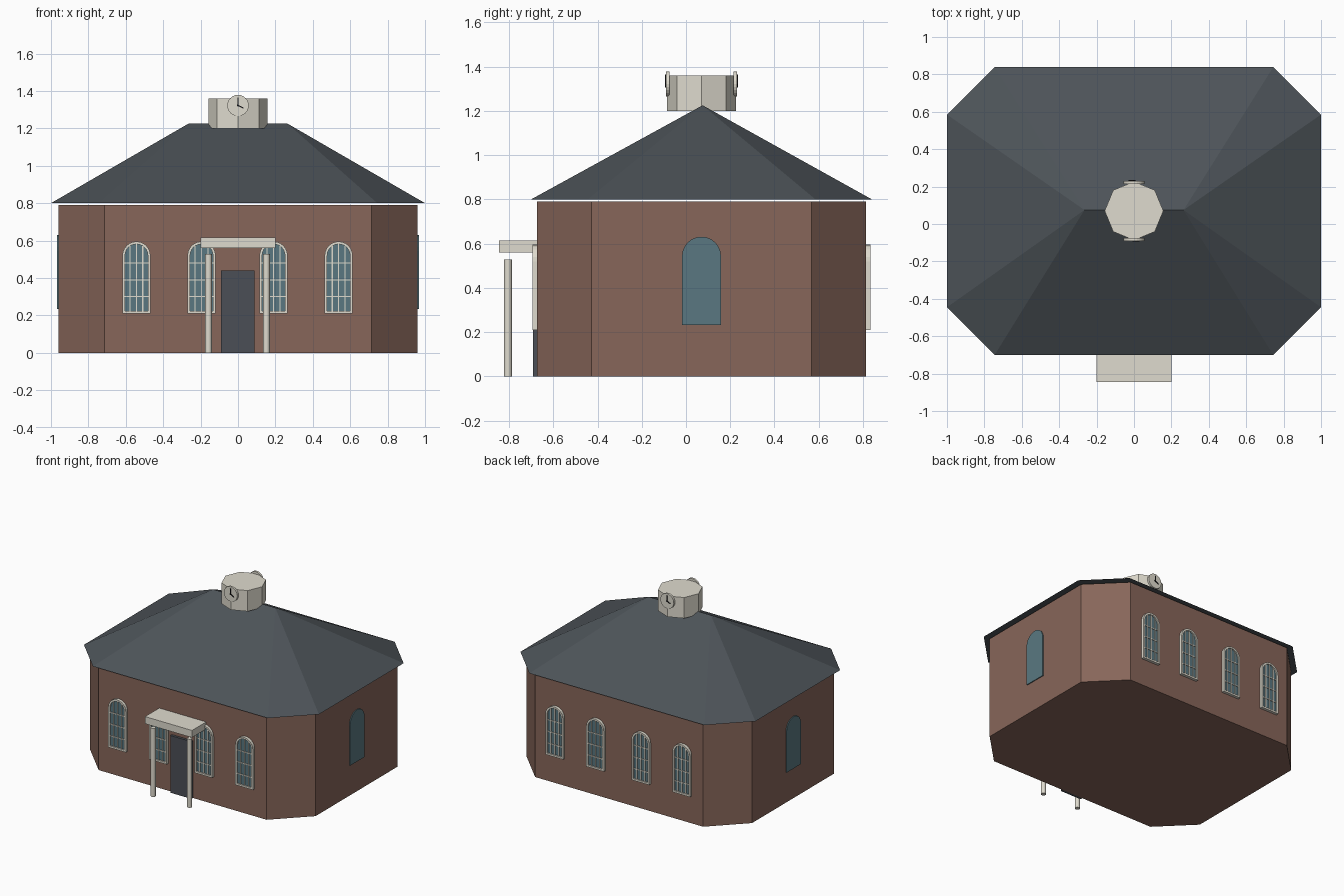
import bpy, bmesh, math
from mathutils import Matrix, Vector

old = bpy.data.objects.get("Cube")
if old:
    bpy.data.objects.remove(old, do_unlink=True)


def material(name, rgb):
    m = bpy.data.materials.new(name)
    m.use_nodes = True
    col = tuple((c / 255) ** 2.2 for c in rgb) + (1,)
    m.diffuse_color = col
    m.node_tree.nodes["Principled BSDF"].inputs["Base Color"].default_value = col
    return m


BRICK = material("brown brick", (134, 102, 90))
SLATE = material("dark slate", (78, 84, 89))
CREAM = material("cream stone", (222, 218, 205))
GLASS = material("blue grey glass", (90, 119, 128))
DOOR = material("charcoal door", (76, 80, 87))
BLACK = material("black metal", (25, 25, 27))

CY = 0.07  # middle of the building in depth


def finish(name, bm, mat, matrix=None):
    bmesh.ops.recalc_face_normals(bm, faces=bm.faces)
    if matrix:
        bm.transform(matrix)
    mesh = bpy.data.meshes.new(name)
    bm.to_mesh(mesh)
    bm.free()
    mesh.materials.append(mat)
    ob = bpy.data.objects.new(name, mesh)
    bpy.context.collection.objects.link(ob)
    return ob


def add_box(bm, x0, x1, y0, y1, z0, z1):
    size = Matrix.Diagonal((x1 - x0, y1 - y0, z1 - z0, 1))
    mid = Matrix.Translation(((x0 + x1) / 2, (y0 + y1) / 2, (z0 + z1) / 2))
    bmesh.ops.create_cube(bm, size=1, matrix=mid @ size)


def box(name, mat, *bounds, matrix=None):
    bm = bmesh.new()
    add_box(bm, *bounds)
    return finish(name, bm, mat, matrix)


def cylinder(name, mat, sides, radius, depth, matrix):
    bm = bmesh.new()
    bmesh.ops.create_cone(bm, cap_ends=True, segments=sides, radius1=radius,
                          radius2=radius, depth=depth)
    return finish(name, bm, mat, matrix)


def chamfered(hx, hy, cut, z):
    """Rectangle with cut corners, counter-clockwise from the front edge."""
    pts = [(-hx + cut, -hy), (hx - cut, -hy), (hx, -hy + cut), (hx, hy - cut),
           (hx - cut, hy), (-hx + cut, hy), (-hx, hy - cut), (-hx, -hy + cut)]
    return [(x, y + CY, z) for x, y in pts]


def extrude_profile(name, mat, pts, depth, matrix=None):
    bm = bmesh.new()
    face = bm.faces.new([bm.verts.new(p) for p in pts])
    ext = bmesh.ops.extrude_face_region(bm, geom=[face])
    verts = [v for v in ext["geom"] if isinstance(v, bmesh.types.BMVert)]
    bmesh.ops.translate(bm, vec=depth, verts=verts)
    return finish(name, bm, mat, matrix)


def arch(half, z0, z1, y=0, steps=12):
    """Round-headed outline standing in the local xz plane."""
    spring = z1 - half
    pts = [(-half, y, z0), (half, y, z0)]
    for i in range(steps + 1):
        a = math.pi * i / steps
        pts.append((half * math.cos(a), y, spring + half * math.sin(a)))
    return pts


def arch_ring(name, mat, outer, inner, depth, matrix):
    bm = bmesh.new()
    a, b = ([bm.verts.new(p) for p in loop] for loop in (outer, inner))
    n = len(a)
    faces = [bm.faces.new((a[i], a[(i + 1) % n], b[(i + 1) % n], b[i])) for i in range(n)]
    ext = bmesh.ops.extrude_face_region(bm, geom=faces)
    verts = [v for v in ext["geom"] if isinstance(v, bmesh.types.BMVert)]
    bmesh.ops.translate(bm, vec=(0, depth, 0), verts=verts)
    return finish(name, bm, mat, matrix)


def wall_frame(angle, x, y):
    """Local -y faces outward after turning by the angle."""
    return Matrix.Translation((x, y, 0)) @ Matrix.Rotation(math.radians(angle), 4, "Z")


# Brick walls
extrude_profile("brick_walls", BRICK, chamfered(0.96, 0.743, 0.245, 0), (0, 0, 0.79))

# Hipped roof with cut corners
bm = bmesh.new()
eave = [bm.verts.new(p) for p in chamfered(1.0, 0.77, 0.255, 0.80)]
left, right = (bm.verts.new((x, CY + 0.005, 1.225)) for x in (-0.265, 0.265))
bm.faces.new(eave)
bm.faces.new((eave[0], eave[1], right, left))
bm.faces.new((eave[4], eave[5], left, right))
for i in (1, 2, 3):
    bm.faces.new((eave[i], eave[i + 1], right))
    bm.faces.new((eave[i + 4], eave[(i + 5) % 8], left))
finish("roof", bm, SLATE)


# Paned windows along the front and back
def paned_window(name, matrix):
    half, z0, z1 = 0.075, 0.21, 0.595
    rim = 0.014
    extrude_profile(name + "_glass", GLASS, arch(half - 0.004, z0 + 0.004, z1 - 0.004),
                    (0, -0.012, 0), matrix)
    arch_ring(name + "_frame", CREAM, arch(half, z0, z1),
              arch(half - rim, z0 + rim, z1 - rim), -0.022, matrix)
    bm = bmesh.new()
    inner = half - rim
    for x in (-0.034, 0, 0.034):
        top = z1 - half + math.sqrt(inner ** 2 - x ** 2)
        add_box(bm, x - 0.003, x + 0.003, -0.018, -0.01, z0 + rim, top)
    for z in (0.30, 0.39, 0.48):
        add_box(bm, -inner, inner, -0.018, -0.01, z - 0.003, z + 0.003)
    finish(name + "_bars", bm, CREAM, matrix)


for i, x in enumerate((-0.543, -0.195, 0.19, 0.538)):
    paned_window(f"front_window_{i + 1}", wall_frame(0, x, -0.673))
    paned_window(f"back_window_{i + 1}", wall_frame(180, x, 0.813))

# Plain arched windows on the two sides
for name, s in (("left", 1), ("right", -1)):
    extrude_profile(name + "_side_window", GLASS, arch(0.088, 0.233, 0.631),
                    (0, -0.008, 0), wall_frame(90 * s, 0.959 * s, CY))

# Door and porch
box("door", DOOR, -0.092, 0.087, -0.692, -0.67, 0, 0.44)
box("porch_canopy", CREAM, -0.2, 0.2, -0.845, -0.673, 0.56, 0.615)
for name, x in (("right", -0.158), ("left", 0.152)):
    col = cylinder(name + "_porch_column", CREAM, 16, 0.018, 0.527,
                   Matrix.Translation((x, -0.805, 0.2635)))
    col.data.shade_smooth()
    col.data.set_sharp_from_angle(angle=math.radians(40))

# Eight-sided clock turret
cylinder("clock_turret", CREAM, 8, 0.157, 0.16, Matrix.Translation((0, CY, 1.28)))

# Clock faces with rim and hands, front and back
for name, angle, y in (("front", 0, CY - 0.146), ("back", 180, CY + 0.146)):
    place = wall_frame(angle, 0, y) @ Matrix.Translation((0, 0, 1.322))
    lay = place @ Matrix.Rotation(math.radians(90), 4, "X")
    cylinder(name + "_clock_face", CREAM, 24, 0.057, 0.016, lay @ Matrix.Translation((0, 0, 0.006)))
    for hand, turn, length in (("minute", 0, 0.042), ("hour", 115, 0.032)):
        spin = place @ Matrix.Rotation(math.radians(turn), 4, "Y")
        box(f"{name}_clock_{hand}_hand", BLACK, -0.003, 0.003, -0.018, -0.013,
            -0.006, length, matrix=spin)
